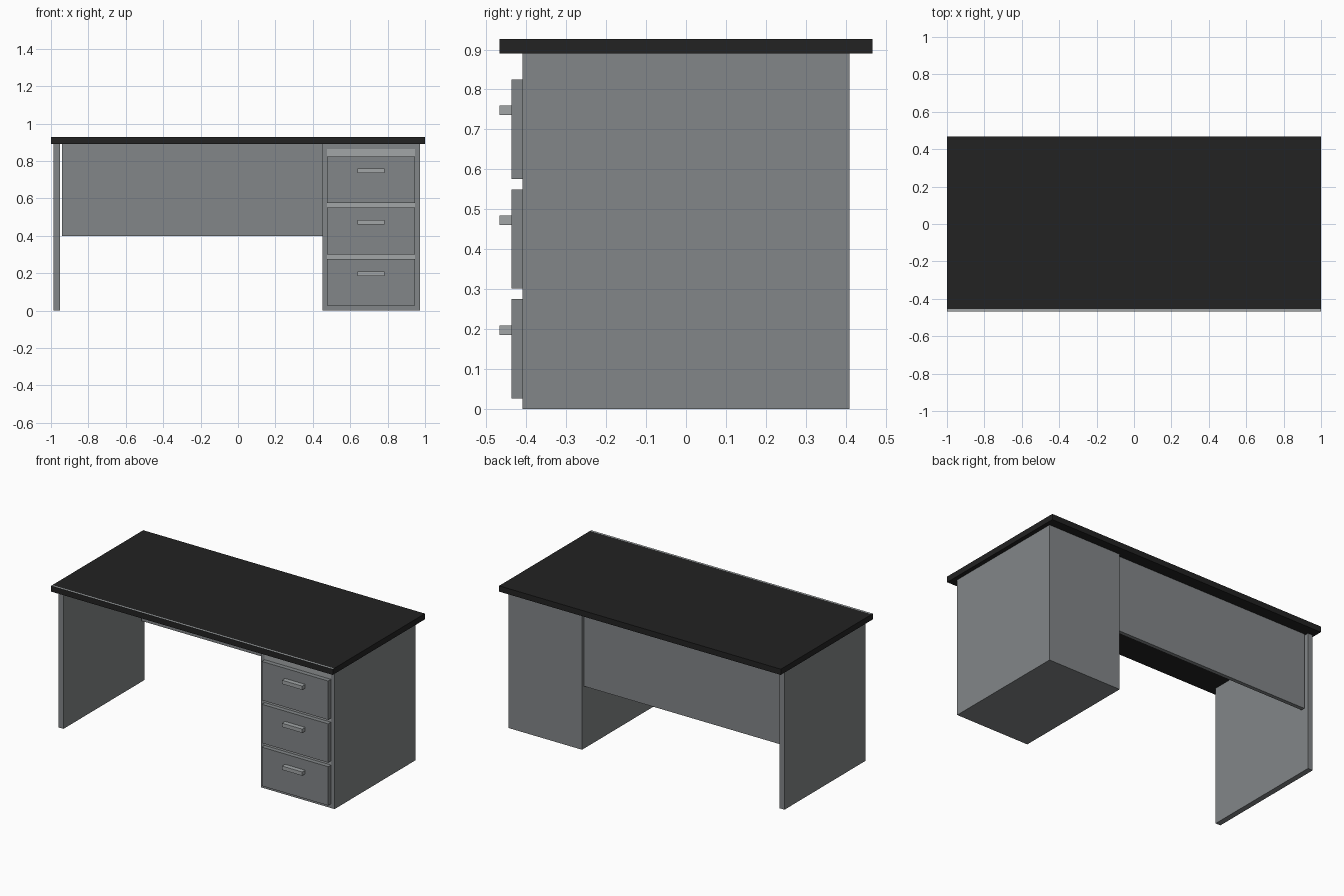
import bpy, bmesh

if "Cube" in bpy.data.objects:
    bpy.data.objects.remove(bpy.data.objects["Cube"])


def material(name, rgb):
    m = bpy.data.materials.new(name)
    m.diffuse_color = (*rgb, 1)
    m.use_nodes = True
    m.node_tree.nodes["Principled BSDF"].inputs["Base Color"].default_value = m.diffuse_color
    return m


GREY = material("mid grey", (0.225, 0.24, 0.247))
LIGHT = material("light grey", (0.36, 0.38, 0.39))
BLACK = material("black", (0.016, 0.016, 0.016))


def box(name, x, y, z, mat, bevel=0):
    """Box from its (min, max) range on each axis."""
    bm = bmesh.new()
    bmesh.ops.create_cube(bm, size=1)
    for v in bm.verts:
        v.co = [(r[0] + r[1]) / 2 + c * (r[1] - r[0]) for r, c in zip((x, y, z), v.co)]
    if bevel:
        bmesh.ops.bevel(bm, geom=bm.edges[:], offset=bevel, segments=1, affect='EDGES')
    me = bpy.data.meshes.new(name)
    bm.to_mesh(me)
    bm.free()
    me.materials.append(mat)
    ob = bpy.data.objects.new(name, me)
    bpy.context.collection.objects.link(ob)
    return ob


# Desktop, with a narrow grey strip cut along the front of its top face
top = box("desktop", (-1, 1), (-0.467, 0.467), (0.89, 0.927), BLACK)
top.data.materials.append(LIGHT)
bm = bmesh.new()
bm.from_mesh(top.data)
bmesh.ops.bisect_plane(bm, geom=bm.verts[:] + bm.edges[:] + bm.faces[:],
                       plane_co=(0, -0.454, 0), plane_no=(0, 1, 0))
bm.normal_update()
for f in bm.faces:
    if f.normal.z > 0.9 and f.calc_center_median().y < -0.454:
        f.material_index = 1
bm.to_mesh(top.data)
bm.free()

# Left leg panel and modesty panel
box("left_leg", (-0.987, -0.952), (-0.41, 0.41), (0, 0.89), GREY)
box("modesty_panel", (-0.941, 0.452), (0.365, 0.39), (0.40, 0.89), GREY)

# Drawer pedestal
box("pedestal_left_side", (0.451, 0.475), (-0.41, 0.405), (0, 0.89), GREY)
box("pedestal_right_side", (0.946, 0.973), (-0.41, 0.405), (0, 0.89), GREY)
box("pedestal_back", (0.451, 0.973), (0.385, 0.41), (0, 0.89), GREY)
box("pedestal_bottom", (0.475, 0.946), (-0.41, 0.385), (0, 0.027), GREY)
box("pedestal_top", (0.475, 0.946), (-0.41, 0.385), (0.865, 0.89), GREY)

# Drawers with bar handles, and the light rails in the gaps above them
for i, (z0, hz) in enumerate(((0.026, 0.197), (0.301, 0.472), (0.576, 0.748))):
    z1 = z0 + 0.249
    box(f"drawer_front_{i}", (0.475, 0.946), (-0.437, -0.41), (z0, z1), GREY)
    box(f"drawer_box_{i}", (0.476, 0.945), (-0.41, 0.36), (z0 + 0.005, z1), GREY)
    box(f"handle_{i}", (0.64, 0.783), (-0.467, -0.437), (hz - 0.012, hz + 0.012), LIGHT)
    box(f"rail_{i}", (0.475, 0.946), (-0.408, -0.38), (z1, 0.865 if i == 2 else z1 + 0.026), LIGHT)
